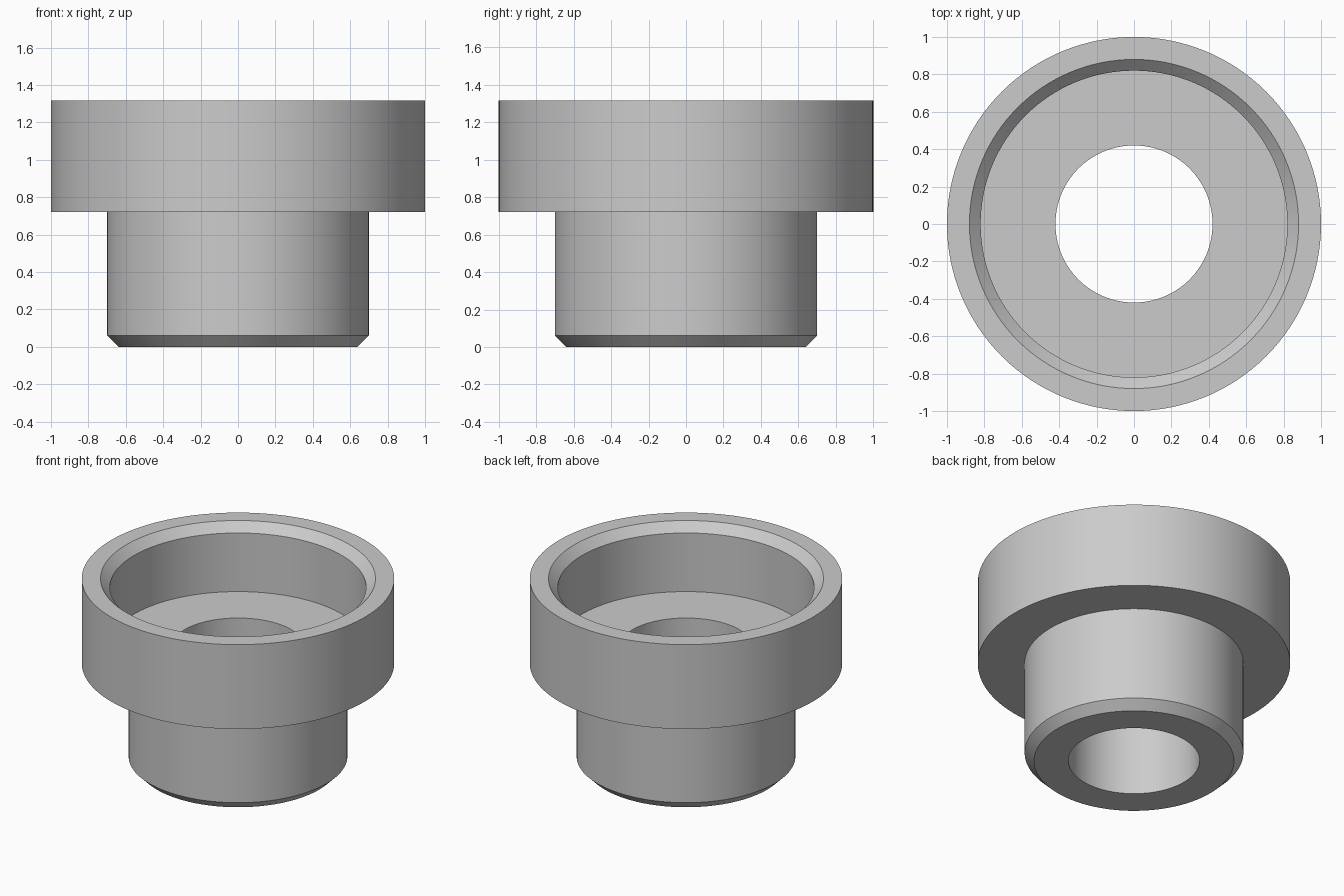
import bpy
import bmesh
import math

cube = bpy.data.objects.get("Cube")
if cube:
    bpy.data.objects.remove(cube, do_unlink=True)

SEGMENTS = 128

# Plain grey material
grey = bpy.data.materials.new("plain grey")
grey.use_nodes = True
colour = (0.6, 0.6, 0.6, 1)
grey.diffuse_color = colour
grey.node_tree.nodes["Principled BSDF"].inputs["Base Color"].default_value = colour

# Closed cross-section (radius, height), from the bottom outward and back down the bore
profile = [
    (0.42, 0), (0.64, 0), (0.70, 0.06), (0.70, 0.72),      # chamfered shank
    (1.0, 0.72), (1.0, 1.316), (0.88, 1.316),              # head and rim
    (0.82, 1.256), (0.82, 0.842), (0.42, 0.842),           # recess and its floor
]


def lathe(name, points, material):
    """Turn a closed cross-section around z into a solid."""
    bm = bmesh.new()
    rings = []
    for i in range(SEGMENTS):
        a = 2 * math.pi * i / SEGMENTS
        rings.append([bm.verts.new((r * math.cos(a), r * math.sin(a), z))
                      for r, z in points])
    for i, ring in enumerate(rings):
        following = rings[(i + 1) % SEGMENTS]
        for j in range(len(points)):
            k = (j + 1) % len(points)
            bm.faces.new((ring[j], following[j], following[k], ring[k]))
    bmesh.ops.recalc_face_normals(bm, faces=bm.faces)
    mesh = bpy.data.meshes.new(name)
    bm.to_mesh(mesh)
    bm.free()
    mesh.materials.append(material)
    obj = bpy.data.objects.new(name, mesh)
    bpy.context.collection.objects.link(obj)
    return obj


# Flanged bushing body
body = lathe("flanged_bushing", profile, grey)
bpy.ops.object.select_all(action="DESELECT")
body.select_set(True)
bpy.context.view_layer.objects.active = body
bpy.ops.object.shade_smooth_by_angle(angle=math.radians(30))
